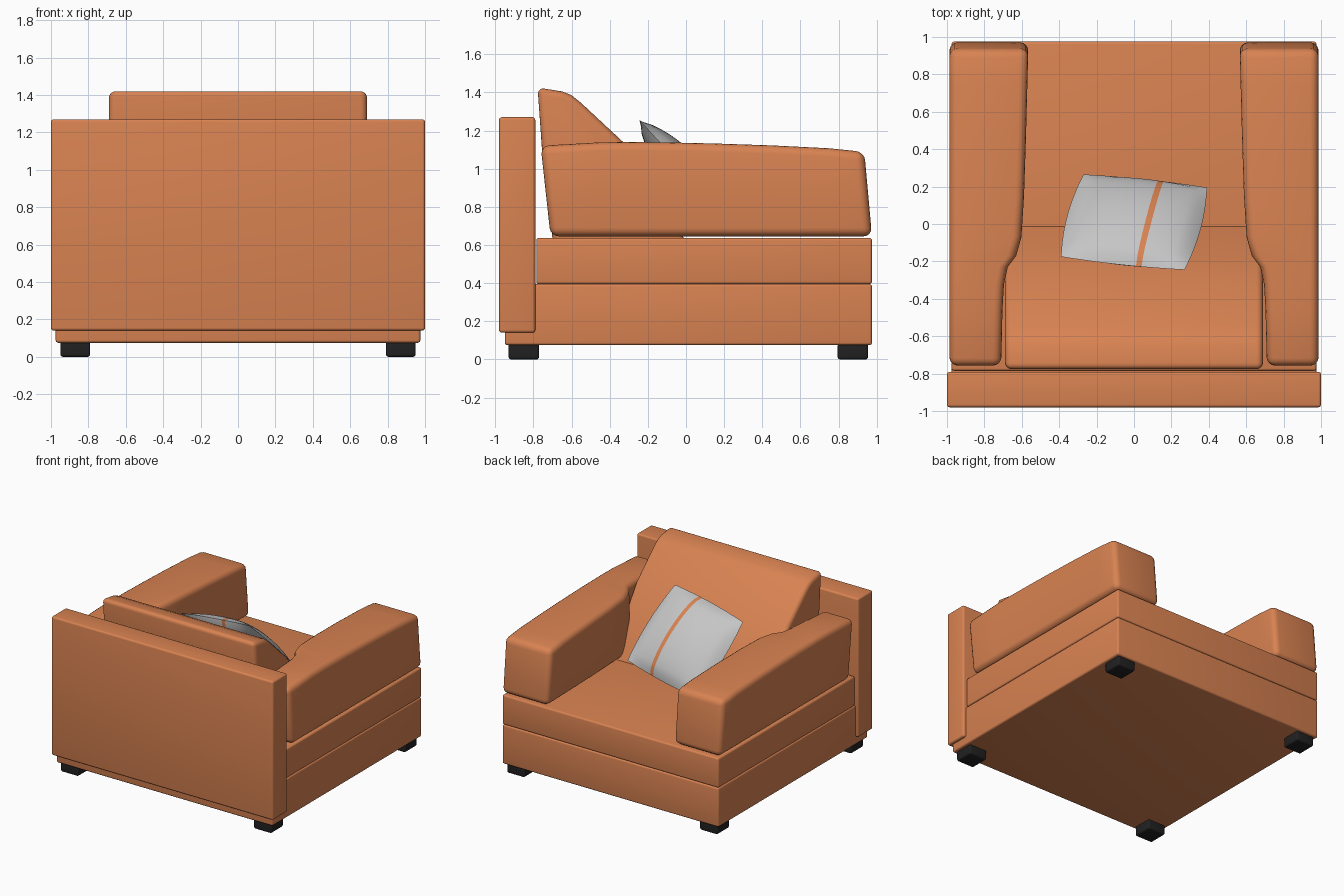
import bpy, bmesh
from math import radians
from mathutils import Vector

cube = bpy.data.objects.get("Cube")
if cube:
    bpy.data.objects.remove(cube, do_unlink=True)


def material(name, rgb):
    m = bpy.data.materials.new(name)
    m.use_nodes = True
    m.diffuse_color = (*rgb, 1)
    bsdf = m.node_tree.nodes["Principled BSDF"]
    bsdf.inputs["Base Color"].default_value = (*rgb, 1)
    bsdf.inputs["Roughness"].default_value = 0.7
    return m


ORANGE = material("orange_fabric", (0.69, 0.225, 0.083))
GREY = material("grey_fabric", (0.56, 0.56, 0.56))
BLACK = material("black_feet", (0.015, 0.015, 0.016))


def finish(name, bm, mats, bevel=0.0, angle=50):
    """Turn a bmesh into a bevelled, smooth-shaded object."""
    bmesh.ops.recalc_face_normals(bm, faces=bm.faces)
    me = bpy.data.meshes.new(name)
    bm.to_mesh(me)
    bm.free()
    for m in mats:
        me.materials.append(m)
    ob = bpy.data.objects.new(name, me)
    bpy.context.collection.objects.link(ob)
    bpy.ops.object.select_all(action='DESELECT')
    ob.select_set(True)
    bpy.context.view_layer.objects.active = ob
    if bevel:
        mod = ob.modifiers.new("Bevel", 'BEVEL')
        mod.width = bevel
        mod.segments = 4
        mod.limit_method = 'ANGLE'
        mod.angle_limit = radians(angle)
        mod.use_clamp_overlap = False
        bpy.ops.object.convert(target='MESH')
    bpy.ops.object.shade_smooth_by_angle(angle=radians(35))
    return ob


def box(name, lo, hi, mat, bevel):
    bm = bmesh.new()
    bmesh.ops.create_cube(bm, size=1)
    for v in bm.verts:
        v.co = [(a + b) / 2 + c * (b - a) for a, b, c in zip(lo, hi, v.co)]
    return finish(name, bm, [mat], bevel)


def loft(name, rings, bevel):
    """Skin matching closed rings and cap both ends."""
    bm = bmesh.new()
    loops = [[bm.verts.new(p) for p in ring] for ring in rings]
    n = len(loops[0])
    for a, b in zip(loops, loops[1:]):
        for i in range(n):
            j = (i + 1) % n
            bm.faces.new((a[i], a[j], b[j], b[i]))
    bm.faces.new(loops[0])
    bm.faces.new(loops[-1])
    return finish(name, bm, [ORANGE], bevel)


# Frame: rear panel, base and seat
box("back_panel", (-1, -0.98, 0.14), (1, -0.79, 1.27), ORANGE, 0.015)
box("base", (-0.975, -0.95, 0.075), (0.975, 0.975, 0.395), ORANGE, 0.014)
box("seat", (-0.975, -0.785, 0.395), (0.975, 0.975, 0.637), ORANGE, 0.014)

# Feet
for side, x in (("right", -0.87), ("left", 0.87)):
    for end, y in (("front", -0.85), ("rear", 0.875)):
        box(f"{end}_{side}_foot", (x - 0.08, y - 0.08, 0), (x + 0.08, y + 0.08, 0.085), BLACK, 0.014)

# Armrests: sections of (bottom y, top y, top z, inner x)
arm_sections = [
    (-0.71, -0.762, 1.12, 0.71), (-0.45, -0.45, 1.138, 0.703),
    (-0.32, -0.32, 1.14, 0.695), (-0.23, -0.23, 1.139, 0.675),
    (-0.17, -0.17, 1.138, 0.63), (-0.07, -0.07, 1.137, 0.602),
    (0.15, 0.15, 1.132, 0.588), (0.45, 0.45, 1.122, 0.578),
    (0.75, 0.75, 1.107, 0.57), (0.975, 0.935, 1.088, 0.565),
]
for side, s in (("right", -1), ("left", 1)):
    loft(f"{side}_armrest",
         [[(s * xi, yb, 0.645), (s * 0.987, yb, 0.645), (s * 0.987, yt, zt), (s * xi, yt, zt)]
          for yb, yt, zt, xi in arm_sections], 0.045)

# Back cushion: side profile drawn across the width
profile = [(-0.69, 0.55), (-0.755, 1.1), (-0.778, 1.425), (-0.65, 1.405), (-0.60, 1.385),
           (-0.55, 1.345), (-0.33, 1.14), (-0.17, 0.9), (0.04, 0.55)]
loft("back_cushion", [[(x, y, z) for y, z in profile] for x in (-0.69, 0.69)], 0.035)

# Throw pillow: two bulging sheets joined at the seam, with a stripe
u = Vector((0.66, -0.07, 0.10)) / 2
v = Vector((-0.12, -0.44, 0.48)) / 2
normal = v.cross(u).normalized()
centre = Vector((0, 0.01, 0.965))
stripe = (0.22, 0.31)
cols = sorted({-1 + i / 8 for i in range(17) if i != 10} | set(stripe))
rows = [-1 + i / 8 for i in range(17)]
bm = bmesh.new()
for face_side in (1, -1):
    grid = []
    for s in cols:
        line = []
        for t in rows:
            fs, ft = 1 - s * s, 1 - t * t
            h = 0.1 * (fs * ft) ** 0.6 * face_side
            p = centre + u * s * (1 + 0.08 * ft) + v * t * (1 + 0.04 * fs) + normal * h
            line.append(bm.verts.new(p))
        grid.append(line)
    for i in range(len(cols) - 1):
        for j in range(len(rows) - 1):
            f = bm.faces.new((grid[i][j], grid[i + 1][j], grid[i + 1][j + 1], grid[i][j + 1]))
            mid = (cols[i] + cols[i + 1]) / 2
            f.material_index = 1 if stripe[0] < mid < stripe[1] else 0
bmesh.ops.remove_doubles(bm, verts=bm.verts, dist=0.0005)
finish("throw_pillow", bm, [GREY, ORANGE])
